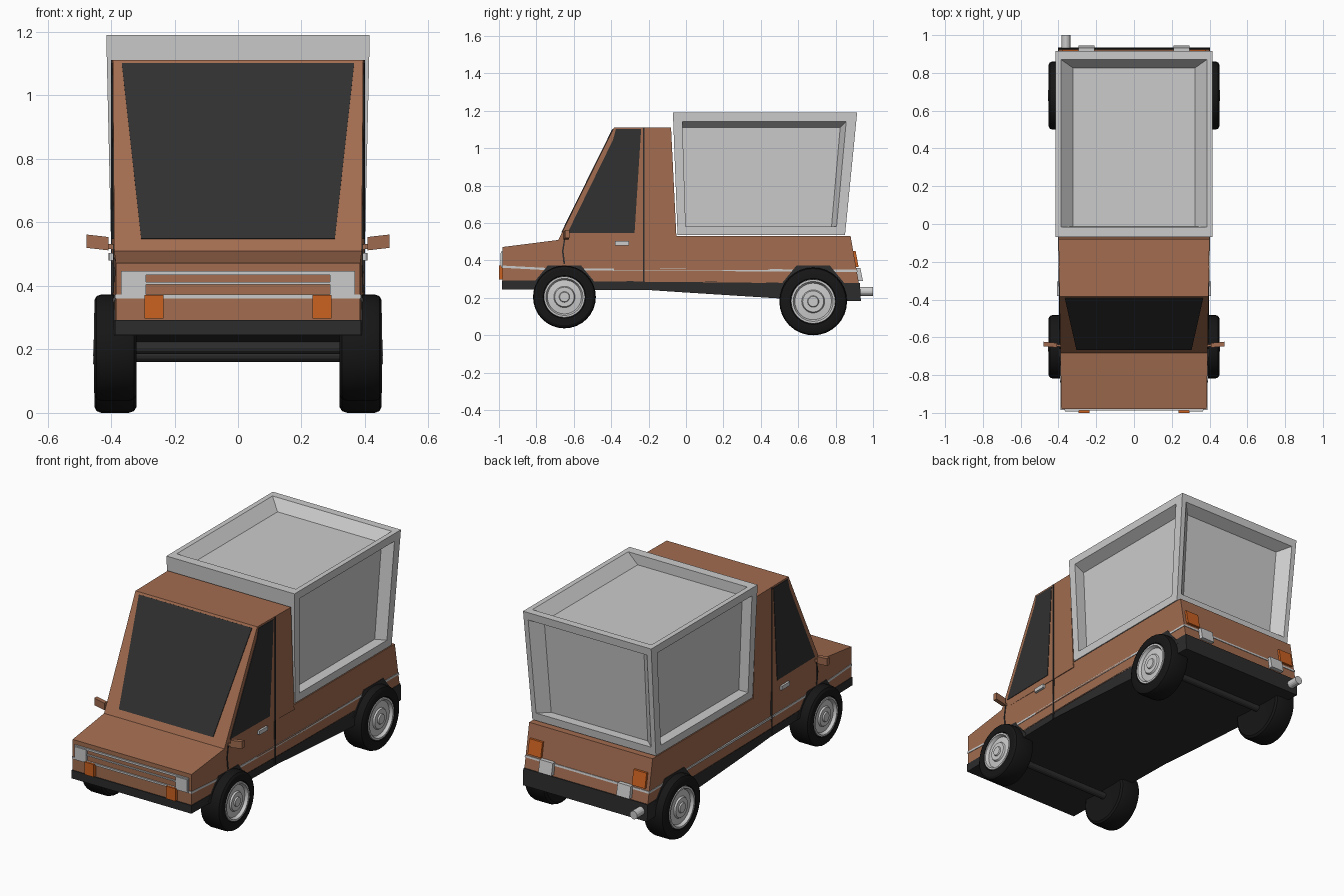
import bpy, bmesh, math
from mathutils import Vector

if "Cube" in bpy.data.objects:
    bpy.data.objects.remove(bpy.data.objects["Cube"])


def material(name, rgb):
    m = bpy.data.materials.new(name)
    m.diffuse_color = (*rgb, 1)
    m.use_nodes = True
    m.node_tree.nodes["Principled BSDF"].inputs["Base Color"].default_value = m.diffuse_color
    return m


BROWN = material("brown_paint", (0.36, 0.15, 0.08))
DARK = material("dark_trim", (0.025, 0.025, 0.025))
GLASS = material("dark_glass", (0.03, 0.03, 0.03))
RUBBER = material("rubber", (0.008, 0.008, 0.008))
ORANGE = material("orange_lens", (0.6, 0.12, 0.015))


def finish(name, bm, mat=None, smooth=False):
    bmesh.ops.recalc_face_normals(bm, faces=bm.faces)
    me = bpy.data.meshes.new(name)
    bm.to_mesh(me)
    bm.free()
    ob = bpy.data.objects.new(name, me)
    bpy.context.collection.objects.link(ob)
    if mat:
        me.materials.append(mat)
    if smooth:
        me.polygons.foreach_set("use_smooth", [True] * len(me.polygons))
        me.set_sharp_from_angle(angle=math.radians(30))
    return ob


def half_width(y):
    return 0.385 + 0.016 * (min(y, -0.05) + 0.98)


def loft(bm, a, b):
    """Solid between two matching point loops."""
    va, vb = [bm.verts.new(p) for p in a], [bm.verts.new(p) for p in b]
    n = len(va)
    bm.faces.new(va)
    bm.faces.new(vb)
    for i in range(n):
        j = (i + 1) % n
        bm.faces.new((va[i], va[j], vb[j], vb[i]))


def slab(name, pts, mat, grow=0.0):
    """Side profile (y, z) spanning the full body width."""
    bm = bmesh.new()
    loft(bm, [(-half_width(y) - grow, y, z) for y, z in pts],
         [(half_width(y) + grow, y, z) for y, z in pts])
    return finish(name, bm, mat)


def side_panels(name, pts, mat, out=0.003):
    """Thin plate on both flanks of the body."""
    bm = bmesh.new()
    for s in (-1, 1):
        loft(bm, [(s * (half_width(y) - 0.004), y, z) for y, z in pts],
             [(s * (half_width(y) + out), y, z) for y, z in pts])
    return finish(name, bm, mat)


def block(name, x, y, z, mat=None, shear=0.0, mirror=True):
    """Box from ranges; shear pushes the lower edge along y."""
    bm = bmesh.new()
    for s in ((-1, 1) if mirror else (1,)):
        loops = [[(s * px, py + k, pz) for px, py, k, pz in
                  ((x[0], y[0], shear * (1 - t), zz), (x[1], y[0], shear * (1 - t), zz),
                   (x[1], y[1], shear * (1 - t), zz), (x[0], y[1], shear * (1 - t), zz))]
                 for t, zz in ((0, z[0]), (1, z[1]))]
        loft(bm, *loops)
    return finish(name, bm, mat)


def lathe(bm, prof, cy, cz, s, n=32):
    """Revolve (radius, x) points about an x-axis through (cy, cz)."""
    rings = []
    for r, x in prof:
        rings.append([bm.verts.new((s * x, cy + r * math.cos(2 * math.pi * i / n),
                                    cz + r * math.sin(2 * math.pi * i / n))) for i in range(n)])
    for a, b in zip(rings, rings[1:]):
        for i in range(n):
            j = (i + 1) % n
            bm.faces.new((a[i], a[j], b[j], b[i]))
    bm.faces.new(rings[0])
    bm.faces.new(rings[-1])


# Body and cab
slab("lower_body", [(-0.98, 0.29), (-0.98, 0.472), (-0.68, 0.51), (-0.05, 0.53),
                    (0.88, 0.53), (0.925, 0.275), (-0.05, 0.285)], BROWN)
slab("cab", [(-0.685, 0.505), (-0.385, 1.112), (-0.08, 1.112), (-0.05, 0.5)], BROWN)
slab("sill_and_bumpers", [(-0.985, 0.245), (-0.985, 0.293), (-0.05, 0.288), (0.93, 0.28),
                          (0.935, 0.182), (0.5, 0.197), (-0.05, 0.232), (-0.2, 0.242)], DARK, 0.003)
slab("trim_strip", [(-0.984, 0.361), (-0.984, 0.373), (-0.7, 0.358), (-0.05, 0.356), (0.915, 0.351),
                    (0.917, 0.339), (-0.05, 0.344), (-0.7, 0.346)], None, 0.003)

# Windscreen lying just proud of the sloping cab front
bm = bmesh.new()
lo, hi = Vector((0, -0.685, 0.505)), Vector((0, -0.385, 1.112))
normal = Vector((0, -0.607, 0.3)).normalized()
quad = []
for x, z in ((-0.305, 0.548), (0.305, 0.548), (0.366, 1.1), (-0.366, 1.1)):
    p = lo.lerp(hi, (z - lo.z) / (hi.z - lo.z))
    quad.append(Vector((x, p.y, p.z)))
loft(bm, [p - normal * 0.003 for p in quad], [p + normal * 0.004 for p in quad])
finish("windscreen", bm, GLASS)

# Side glass, door seams, arches and handles
side_panels("side_windows", [(-0.633, 0.548), (-0.39, 1.045), (-0.375, 1.102),
                             (-0.24, 1.102), (-0.275, 0.548)], GLASS)
side_panels("door_rear_seams", [(-0.23, 0.25), (-0.23, 1.11), (-0.222, 1.11), (-0.222, 0.25)], DARK)
side_panels("door_front_seams", [(-0.655, 0.38), (-0.663, 0.45), (-0.65, 0.53), (-0.643, 0.53),
                                 (-0.655, 0.45), (-0.646, 0.38)], DARK)
for label, cy in (("front", -0.65), ("rear", 0.68)):
    side_panels(label + "_wheel_arches", [(cy - 0.19, 0.25), (cy - 0.09, 0.372),
                                          (cy + 0.09, 0.372), (cy + 0.19, 0.25)], DARK, 0.004)
side_panels("door_handles", [(-0.38, 0.48), (-0.38, 0.503), (-0.305, 0.503), (-0.305, 0.48)], None, 0.012)

# Cargo box with recessed top, sides and rear
def box_point(s, v, w):
    front, rear = -0.045 - 0.025 * w, 0.85 + 0.065 * w
    return (s * (0.40 + 0.015 * w), front + (rear - front) * v, 0.535 + 0.655 * w)


def recess(bm, outer, opening, floor):
    rings = [[bm.verts.new(box_point(*p)) for p in ring] for ring in (outer, opening, floor)]
    for a, b in zip(rings, rings[1:]):
        for i in range(4):
            j = (i + 1) % 4
            bm.faces.new((a[i], a[j], b[j], b[i]))
    bm.faces.new(rings[2])


def rect(a0, a1, b0, b1):
    return [(a0, b0), (a1, b0), (a1, b1), (a0, b1)]


bm = bmesh.new()
for s in (-1, 1):
    recess(bm, [(s, v, w) for v, w in rect(0, 1, 0, 1)],
           [(s, v, w) for v, w in rect(0.05, 0.945, 0.07, 0.93)],
           [(s * 0.85, v, w) for v, w in rect(0.05, 0.915, 0.07, 0.88)])
recess(bm, [(s, v, 1) for s, v in rect(-1, 1, 0, 1)],
       [(s, v, 1) for s, v in rect(-0.93, 0.93, 0.055, 0.955)],
       [(s, v, 0.91) for s, v in rect(-0.78, 0.78, 0.055, 0.915)])
recess(bm, [(s, 1, w) for s, w in rect(-1, 1, 0, 1)],
       [(s, 1, w) for s, w in rect(-0.93, 0.93, 0.07, 0.93)],
       [(s, 0.94, w) for s, w in rect(-0.78, 0.78, 0.07, 0.88)])
for v, w in (((0, 0), (0, 1)), ((0, 1), (0, 0))):
    if v == (0, 0):  # front wall
        bm.faces.new([bm.verts.new(box_point(s, 0, h)) for s, h in rect(-1, 1, 0, 1)])
    else:  # floor
        bm.faces.new([bm.verts.new(box_point(s, d, 0)) for s, d in rect(-1, 1, 0, 1)])
bmesh.ops.remove_doubles(bm, verts=bm.verts, dist=0.0005)
finish("cargo_box", bm)

# Front lamps and grille bars
block("headlights", (0.29, 0.365), (-0.992, -0.97), (0.372, 0.44))
block("indicators", (0.235, 0.295), (-1.0, -0.97), (0.298, 0.372), ORANGE)
for label, z0, z1 in (("top", 0.435, 0.447), ("middle", 0.405, 0.412), ("bottom", 0.362, 0.373)):
    block("grille_bar_" + label, (-0.368, 0.368), (-0.988, -0.97), (z0, z1), mirror=False)
block("grille_ends", (0.36, 0.369), (-0.988, -0.97), (0.362, 0.447))

# Rear lamps
block("tail_lights", (0.295, 0.38), (0.875, 0.907), (0.365, 0.45), ORANGE, 0.016)
block("reversing_lights", (0.21, 0.295), (0.89, 0.932), (0.29, 0.36), None, 0.014)

# Mirrors on short stalks
bm = bmesh.new()
for s in (-1, 1):
    for (x0, x1, z0, z1, h, d) in ((0.385, 0.415, 0.522, 0.525, 0.008, 0.006),
                                   (0.408, 0.478, 0.533, 0.541, 0.021, 0.012)):
        loops = [[(s * x, -0.642 + a * d - (x - 0.41) * -0.1, z + b * h) for a, b in rect(-1, 1, -1, 1)]
                 for x, z in ((x0, z0), (x1, z1))]
        loft(bm, *loops)
finish("door_mirrors", bm, BROWN)

# Exhaust pipe
bpy.ops.mesh.primitive_cylinder_add(vertices=16, radius=0.024, depth=0.14,
                                    location=(-0.36, 0.93, 0.235), rotation=(math.pi / 2, 0, 0))
bpy.context.object.name = "exhaust_pipe"

# Wheels
TYRE = [(0.6, 0.325), (0.9, 0.32), (0.97, 0.328), (1, 0.345), (1, 0.43), (0.97, 0.445),
        (0.9, 0.452), (0.68, 0.452), (0.64, 0.436)]
RIM = [(0.66, 0.435), (0.65, 0.453), (0.59, 0.453), (0.54, 0.436), (0.34, 0.44),
       (0.31, 0.449), (0.17, 0.449), (0.15, 0.456), (0.01, 0.456)]
for label, cy, cz, R in (("front", -0.65, 0.205, 0.168), ("rear", 0.68, 0.181, 0.181)):
    for part, prof, mat in (("tyres", TYRE, RUBBER), ("rims", RIM, None)):
        bm = bmesh.new()
        for s in (-1, 1):
            lathe(bm, [(r * R, x) for r, x in prof], cy, cz, s)
        finish(label + "_" + part, bm, mat, True)
    bm = bmesh.new()
    lathe(bm, [(0.02, -0.33), (0.02, 0.33)], cy, cz, 1, 12)
    finish(label + "_axle", bm, DARK)
